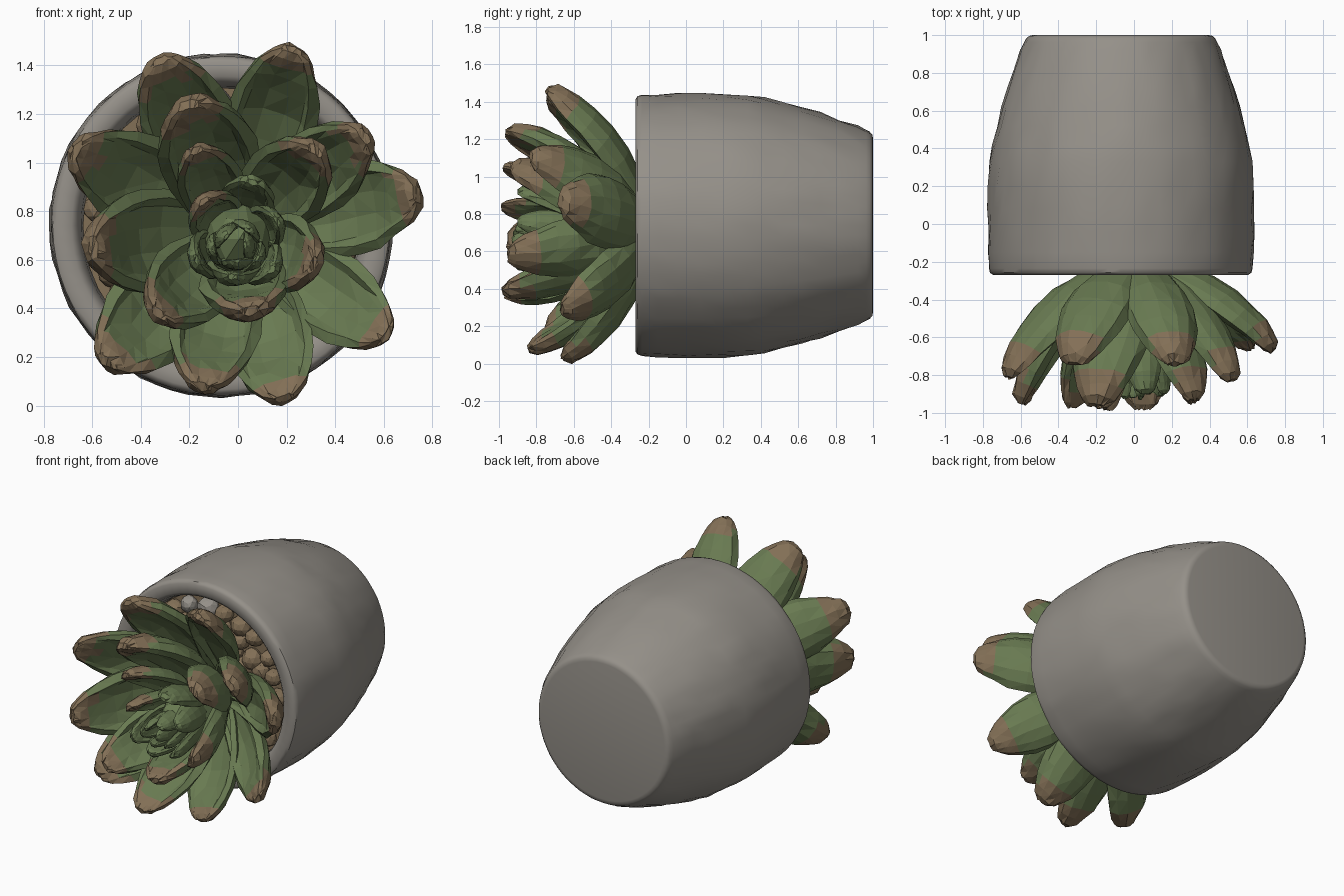
import bpy, bmesh, math, random
from mathutils import Vector

if "Cube" in bpy.data.objects:
    bpy.data.objects.remove(bpy.data.objects["Cube"])

random.seed(4)


def material(name, rgb):
    m = bpy.data.materials.new(name)
    m.diffuse_color = (*rgb, 1)
    m.use_nodes = True
    m.node_tree.nodes["Principled BSDF"].inputs["Base Color"].default_value = m.diffuse_color
    return m


GREY = material("stone grey", (0.30, 0.28, 0.25))
GREEN = material("leaf green", (0.14, 0.195, 0.083))
BROWN = material("earth brown", (0.225, 0.16, 0.093))


def finish(bm, name, mats, smooth=None):
    bmesh.ops.recalc_face_normals(bm, faces=bm.faces[:])
    me = bpy.data.meshes.new(name)
    bm.to_mesh(me)
    bm.free()
    for m in mats:
        me.materials.append(m)
    if smooth:
        for p in me.polygons:
            p.use_smooth = True
        me.set_sharp_from_angle(angle=math.radians(smooth))
    ob = bpy.data.objects.new(name, me)
    bpy.context.collection.objects.link(ob)
    return ob


def jitter(a):
    return Vector([random.uniform(-a, a) for _ in range(3)])


def bridge(bm, a, b):
    n = len(a)
    return [bm.faces.new((a[i], a[(i + 1) % n], b[(i + 1) % n], b[i])) for i in range(n)]


POT_X, POT_Z = -0.07, 0.74

# Pot: lathed profile (radius, y) lying on its side, slightly hand-worked
profile = [(0.465, 1.0), (0.485, 0.996), (0.5, 0.983), (0.51, 0.963), (0.53, 0.92),
           (0.565, 0.82), (0.6, 0.72), (0.63, 0.62), (0.656, 0.52), (0.68, 0.42),
           (0.697, 0.33), (0.704, 0.2), (0.706, 0.08), (0.705, -0.04), (0.702, -0.15),
           (0.698, -0.235), (0.692, -0.258), (0.675, -0.27), (0.615, -0.268),
           (0.592, -0.25), (0.575, -0.2), (0.565, -0.1)]
bm = bmesh.new()
rings = []
for k, (r, y) in enumerate(profile):
    wob = 0.006 if 3 < k < 15 else 0.001
    ring = []
    for i in range(64):
        a = math.tau * i / 64
        rr = r + random.uniform(-wob, wob)
        ring.append(bm.verts.new((POT_X + rr * math.cos(a), y, POT_Z + rr * math.sin(a))))
    rings.append(ring)
for a, b in zip(rings, rings[1:]):
    bridge(bm, a, b)
bm.faces.new(rings[0])
bm.faces.new(rings[-1])
finish(bm, "pot", [GREY], 40)

# Soil disc
bm = bmesh.new()
rings = [[bm.verts.new((POT_X + 0.568 * math.cos(math.tau * i / 40), y,
                        POT_Z + 0.568 * math.sin(math.tau * i / 40))) for i in range(40)]
         for y in (-0.16, -0.11)]
bridge(bm, *rings)
for r in rings:
    bm.faces.new(r)
finish(bm, "soil", [BROWN])

# Rounded pebbles scattered over the soil, a few of them grey
bm = bmesh.new()
for r, n in ((0.505, 23), (0.40, 18), (0.29, 12)):
    for i in range(n):
        a = math.tau * (i + random.uniform(-0.25, 0.25)) / n
        rr = r + random.uniform(-0.02, 0.01)
        c = Vector((POT_X + rr * math.cos(a), -0.18, POT_Z + rr * math.sin(a)))
        size = random.uniform(0.052, 0.075)
        vs = bmesh.ops.create_icosphere(bm, subdivisions=2, radius=size)["verts"]
        grey = random.random() < 0.1
        for v in vs:
            v.co = v.co + c + jitter(0.004)
        for f in {f for v in vs for f in v.link_faces}:
            f.material_index = int(grey)
finish(bm, "pebbles", [BROWN, GREY])

# Leaf stations: (position along leaf, relative half width)
STATIONS = [(0, 0.5), (0.2, 0.75), (0.4, 0.95), (0.56, 1.0), (0.7, 0.93),
            (0.82, 0.76), (0.9, 0.6), (0.965, 0.43), (1.0, 0.22)]


def leaf(name, tip, half, centre=(0.0, 0.72), base_y=-0.2, brown=True):
    """Cupped, thick-lipped leaf curving out from the centre to its tip."""
    tip = Vector(tip)
    hub = Vector((centre[0], 0, centre[1]))
    d = Vector((tip.x, 0, tip.z)) - hub
    R = d.length
    d.normalize()
    fwd = Vector((0, 1, 0))
    p0 = hub + d * 0.04 + fwd * base_y
    p1 = hub + d * (0.62 * R + 0.05) + fwd * (base_y + 0.32 * (tip.y - base_y))
    side = d.cross(fwd)
    bm = bmesh.new()
    rings = []
    for u, k in STATIONS:
        p = p0 * (1 - u) ** 2 + p1 * (2 * u * (1 - u)) + tip * u * u
        t = ((p1 - p0) * (1 - u) + (tip - p1) * u).normalized()
        n = t.cross(side).normalized()
        if n.dot(-fwd) - n.dot(d) < 0:      # cup opens toward the rosette axis
            n = -n
        w = half * k
        h = w + (0.12 * half if 0.75 < u < 1 else 0)
        cup = 1 if u < 0.6 else 1 - 3.2 * (u - 0.6)
        pts = []
        for i in range(8):                  # rounded back
            a = math.radians(-90 + 180 * i / 7)
            pts.append((w * math.sin(a), 0.22 * w - 0.65 * h * math.cos(a)))
        for i in range(6):                  # hollow front
            a = math.radians(90 - 180 * i / 5)
            pts.append((0.78 * w * math.sin(a), 0.34 * w - 0.34 * w * cup * math.cos(a)))
        rings.append([bm.verts.new(p + side * x + n * y + jitter(0.03 * half)) for x, y in pts])
    for k, (a, b) in enumerate(zip(rings, rings[1:])):
        for i, f in enumerate(bridge(bm, a, b)):
            back = 1 <= i <= 5
            if brown and (k >= 6 or (k == 5 and (back or random.random() < 0.3))):
                f.material_index = 1
    bm.faces.new(rings[0])
    bm.faces.new(rings[-1]).material_index = int(brown)
    bmesh.ops.triangulate(bm, faces=bm.faces[:])
    finish(bm, name, [GREEN, BROWN])


# Outer leaves: tip x, y, z, half width
outer = [(0.22, -0.74, 1.465, 0.19), (-0.32, -0.74, 1.42, 0.20), (0.52, -0.83, 1.11, 0.18),
         (0.735, -0.67, 0.87, 0.20), (0.61, -0.66, 0.29, 0.18), (0.19, -0.66, 0.03, 0.19),
         (-0.15, -0.84, 0.08, 0.19), (-0.54, -0.74, 0.18, 0.21), (-0.60, -0.95, 0.65, 0.22),
         (-0.665, -0.81, 1.05, 0.20)]
for i, (x, y, z, w) in enumerate(outer):
    leaf(f"outer_leaf_{i + 1}", (x, y, z), w)

# Middle leaves
middle = [(-0.20, -0.96, 1.24, 0.21), (0.32, -0.93, 1.05, 0.18), (0.31, -0.95, 0.58, 0.17),
          (0.05, -0.98, 0.39, 0.19), (-0.33, -0.97, 0.38, 0.18)]
for i, (x, y, z, w) in enumerate(middle):
    leaf(f"middle_leaf_{i + 1}", (x, y, z), w, (0.0, 0.70), -0.28)

# Inner leaves near the heart
inner = [(-0.17, -0.975, 1.05, 0.14, True), (-0.14, -0.985, 0.84, 0.12, True),
         (0.06, -0.90, 0.92, 0.12, False), (0.16, -0.90, 0.76, 0.10, False),
         (0.14, -0.91, 0.56, 0.11, False), (-0.02, -0.92, 0.53, 0.11, False),
         (-0.17, -0.91, 0.60, 0.11, False)]
for i, (x, y, z, w, b) in enumerate(inner):
    leaf(f"inner_leaf_{i + 1}", (x, y, z), w, (-0.01, 0.67), -0.42, b)

# Tight bud of small plump leaves
for i in range(6):
    a = 2.4 * i
    r = 0.04 + 0.013 * i
    leaf(f"bud_leaf_{i + 1}", (-0.01 + r * math.cos(a), -0.93 + 0.006 * i, 0.66 + r * math.sin(a)),
         0.07, (-0.01, 0.66), -0.6, False)

# Stem core hidden under the leaves
bm = bmesh.new()
for v in bmesh.ops.create_icosphere(bm, subdivisions=2, radius=1)["verts"]:
    v.co = Vector((v.co.x * 0.16, v.co.y * 0.36 - 0.44, v.co.z * 0.16 + 0.68)) + jitter(0.008)
finish(bm, "stem_core", [GREEN])
